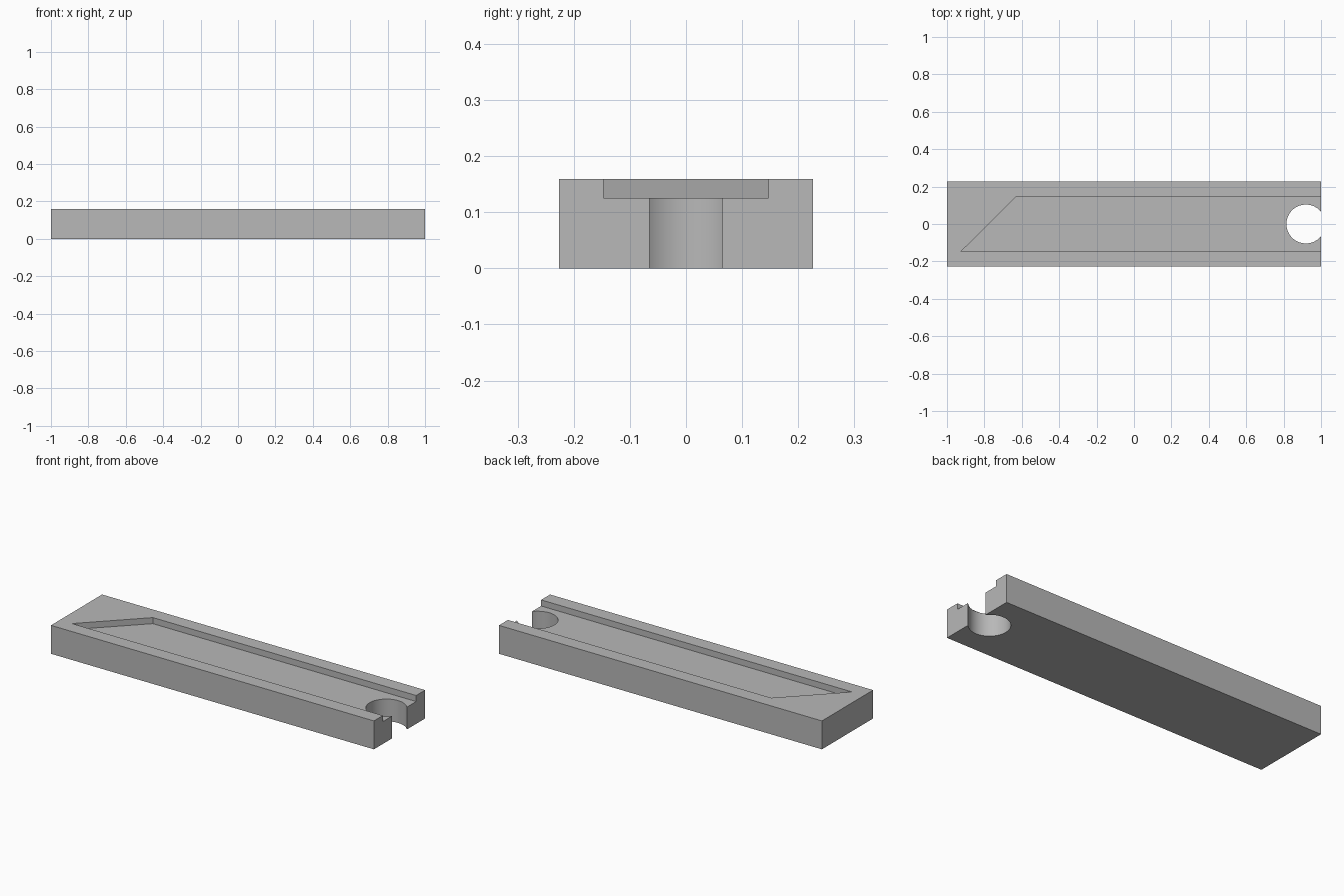
import bpy
import bmesh
import math

cube = bpy.data.objects.get("Cube")
if cube:
    bpy.data.objects.remove(cube, do_unlink=True)

LENGTH, WIDTH, HEIGHT = 2.0, 0.452, 0.159
FLOOR = 0.125           # height of the recessed floor
POCKET = 0.147          # half width of the recess
HOLE_X, HOLE_R = 0.919, 0.104

grey = bpy.data.materials.new("plain grey")
grey.use_nodes = True
grey.diffuse_color = (0.48, 0.48, 0.48, 1)
grey.node_tree.nodes["Principled BSDF"].inputs["Base Color"].default_value = grey.diffuse_color


def prism(name, outline, low, high):
    """Extrude a flat outline upwards from low to high."""
    bm = bmesh.new()
    base = bm.faces.new([bm.verts.new((x, y, low)) for x, y in outline])
    up = bmesh.ops.extrude_face_region(bm, geom=[base])["geom"]
    verts = [v for v in up if isinstance(v, bmesh.types.BMVert)]
    bmesh.ops.translate(bm, vec=(0, 0, high - low), verts=verts)
    bmesh.ops.recalc_face_normals(bm, faces=bm.faces)
    mesh = bpy.data.meshes.new(name)
    bm.to_mesh(mesh)
    bm.free()
    mesh.materials.append(grey)
    obj = bpy.data.objects.new(name, mesh)
    bpy.context.collection.objects.link(obj)
    return obj


# Solid bar
hx, hy = LENGTH / 2, WIDTH / 2
bar = prism("bar", [(-hx, -hy), (hx, -hy), (hx, hy), (-hx, hy)], 0, HEIGHT)

# Shallow recess with a slanted closed end, open at the left end
recess = prism("recess_cutter",
               [(-0.925, -POCKET), (hx + 0.1, -POCKET),
                (hx + 0.1, POCKET), (-0.63, POCKET)], FLOOR, HEIGHT + 0.1)

# Round through hole that breaks out of the left end
steps = 64
circle = [(HOLE_X + HOLE_R * math.cos(math.tau * i / steps),
           HOLE_R * math.sin(math.tau * i / steps)) for i in range(steps)]
hole = prism("hole_cutter", circle, -0.1, HEIGHT + 0.1)

# Cut both shapes out of the bar
bpy.context.view_layer.objects.active = bar
bar.select_set(True)
for cutter in (recess, hole):
    mod = bar.modifiers.new(cutter.name, "BOOLEAN")
    mod.operation = "DIFFERENCE"
    mod.solver = "EXACT"
    mod.object = cutter
    bpy.ops.object.modifier_apply(modifier=mod.name)
    bpy.data.objects.remove(cutter, do_unlink=True)

bpy.ops.object.shade_smooth_by_angle(angle=math.radians(30))
